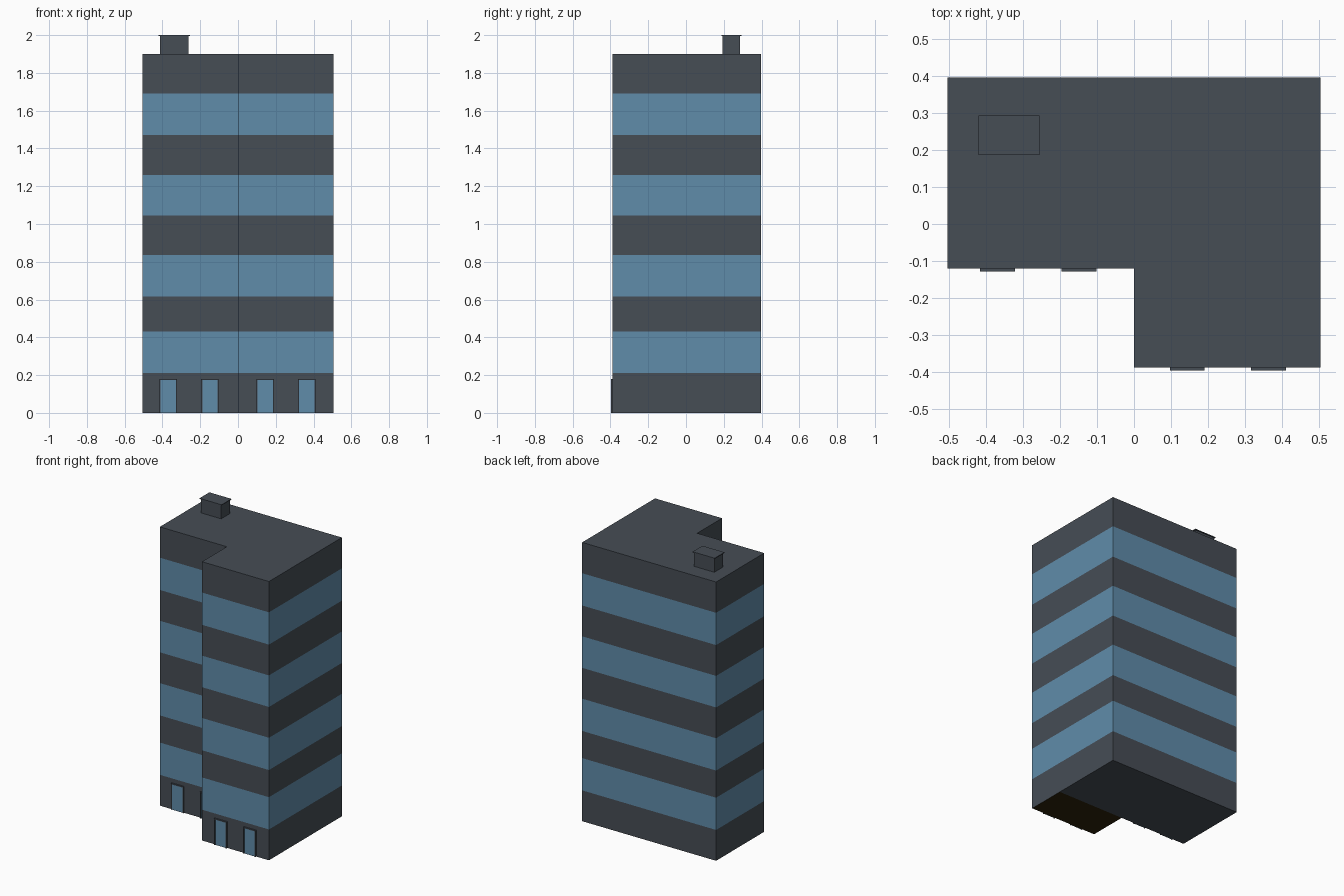
import bpy, bmesh

if "Cube" in bpy.data.objects:
    bpy.data.objects.remove(bpy.data.objects["Cube"])


def srgb(r, g, b):
    lin = lambda c: c / 12.92 if c <= 0.04045 else ((c + 0.055) / 1.055) ** 2.4
    return tuple(lin(v / 255) for v in (r, g, b)) + (1.0,)


def material(name, rgb):
    m = bpy.data.materials.new(name)
    m.diffuse_color = srgb(*rgb)
    m.use_nodes = True
    m.node_tree.nodes["Principled BSDF"].inputs["Base Color"].default_value = m.diffuse_color
    return m


GREY = material("dark grey wall", (70, 77, 85))
BLUE = material("blue glass", (96, 140, 170))
BROWN = material("dark brown underside", (44, 35, 11))


def finish(name, bm, mats):
    me = bpy.data.meshes.new(name)
    bm.to_mesh(me)
    bm.free()
    for m in mats:
        me.materials.append(m)
    ob = bpy.data.objects.new(name, me)
    bpy.context.collection.objects.link(ob)
    return ob


def add_box(bm, x0, x1, y0, y1, z0, z1, mat=0):
    vs = bmesh.ops.create_cube(bm, size=1)["verts"]
    for v in vs:
        v.co = (x1 if v.co.x > 0 else x0, y1 if v.co.y > 0 else y0, z1 if v.co.z > 0 else z0)
    for f in {f for v in vs for f in v.link_faces}:
        f.material_index = mat


# Tower: L-shaped footprint stacked through alternating wall and window bands
W, BACK, FRONT, STEP = 0.505, 0.397, -0.388, -0.12
plan = [(-W, STEP), (0, STEP), (0, FRONT), (W, FRONT), (W, STEP), (W, BACK), (-W, BACK)]
levels = [0, 0.21, 0.43, 0.615, 0.835, 1.045, 1.26, 1.47, 1.69, 1.9]
bm = bmesh.new()
rings = [[bm.verts.new((x, y, z)) for x, y in plan] for z in levels]
n = len(plan)
for k in range(len(levels) - 1):
    lo, hi = rings[k], rings[k + 1]
    for i in range(n):
        j = (i + 1) % n
        bm.faces.new((lo[i], lo[j], hi[j], hi[i])).material_index = k % 2
# Roof and underside, split between main block and front wing
for ring, wing_mat, flip in ((rings[-1], 0, False), (rings[0], 2, True)):
    for ids, mat in (((0, 1, 4, 5, 6), 0), ((1, 2, 3, 4), wing_mat)):
        vs = [ring[i] for i in ids]
        bm.faces.new(vs[::-1] if flip else vs).material_index = mat
finish("tower", bm, [GREY, BLUE, BROWN])

# Rooftop hut with a thin overhanging cap
bm = bmesh.new()
add_box(bm, -0.414, -0.262, 0.193, 0.287, 1.9, 1.995)
add_box(bm, -0.421, -0.255, 0.187, 0.293, 1.995, 2.0)
finish("roof_hut", bm, [GREY])

# Doors: raised frame around a slightly recessed glass panel
T, H, D = 0.007, 0.18, 0.009
for i, (x, y) in enumerate(((-0.369, STEP), (-0.149, STEP), (0.144, FRONT), (0.364, FRONT))):
    x0, x1 = x - 0.047, x + 0.047
    bm = bmesh.new()
    add_box(bm, x0, x0 + T, y - D, y, 0, H)
    add_box(bm, x1 - T, x1, y - D, y, 0, H)
    add_box(bm, x0 + T, x1 - T, y - D, y, H - T, H)
    add_box(bm, x0 + T, x1 - T, y - 0.005, y, 0, H - T, 1)
    finish(f"door_{i + 1}", bm, [GREY, BLUE])
